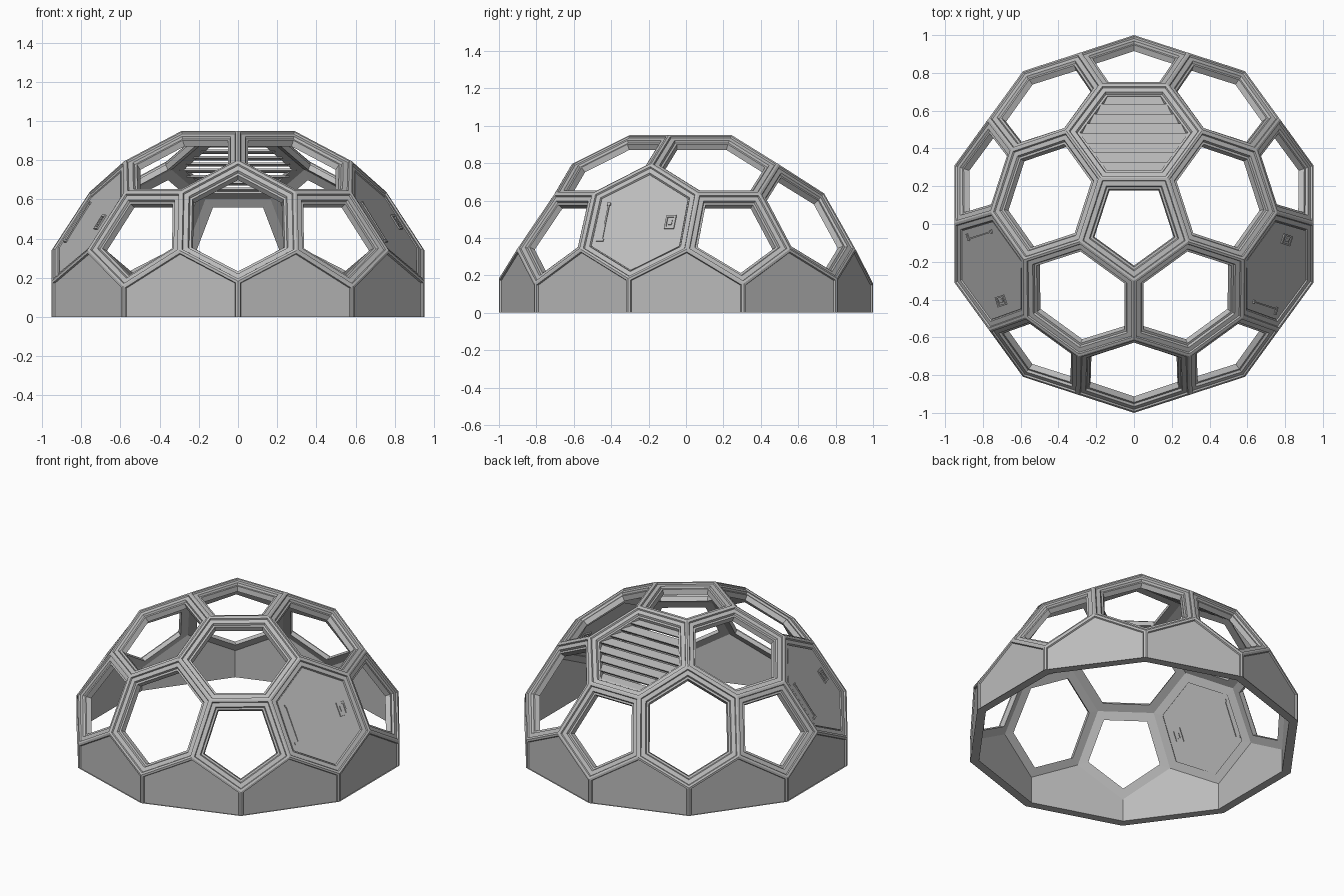
import bpy
from math import sin, cos, radians
from mathutils import Vector

cube = bpy.data.objects.get("Cube")
if cube:
    bpy.data.objects.remove(cube, do_unlink=True)

grey = bpy.data.materials.new("light_grey")
grey.use_nodes = True
grey.diffuse_color = (0.5, 0.5, 0.5, 1)
grey.node_tree.nodes["Principled BSDF"].inputs["Base Color"].default_value = (0.5, 0.5, 0.5, 1)

DEPTH = 0.055      # shell thickness


class Part:
    """Collects lofted rings and turns them into one object."""

    def __init__(self, name):
        self.name, self.verts, self.faces = name, [], []

    def loft(self, rings, caps=True):
        n, base = len(rings[0]), len(self.verts)
        for ring in rings:
            self.verts += [tuple(p) for p in ring]
        for i in range(len(rings) - 1):
            a, b = base + i * n, base + (i + 1) * n
            for j in range(n):
                k = (j + 1) % n
                self.faces.append((a + j, a + k, b + k, b + j))
        if caps:
            self.faces.append(tuple(reversed(range(base, base + n))))
            last = base + (len(rings) - 1) * n
            self.faces.append(tuple(range(last, last + n)))

    def build(self):
        mesh = bpy.data.meshes.new(self.name)
        mesh.from_pydata(self.verts, [], self.faces)
        mesh.materials.append(grey)
        obj = bpy.data.objects.new(self.name, mesh)
        bpy.context.collection.objects.link(obj)


def polar(r, z):
    return lambda az: Vector((r * cos(radians(az)), r * sin(radians(az)), z))


# Rings of dome joints, from the crown down to the ground
A, B, C = polar(0.301, 0.95), polar(0.61, 0.795), polar(0.759, 0.638)
D, E, F, G = polar(0.951, 0.34), polar(1, 0.183), polar(1, 0.157), polar(1, 0)
WC, WD = 13.34, 17.71   # half angles of the pentagon corners


def inset(poly, d, h):
    """Move every edge inward by d (ground edges stay) and sink by h."""
    n, out = len(poly), []

    def dist(p, q):
        return 0 if p.z < 0.01 and q.z < 0.01 else d
    for i, v in enumerate(poly):
        p, q = poly[i - 1], poly[(i + 1) % n]
        up, uq = (p - v).normalized(), (q - v).normalized()
        s = up.cross(uq).length
        out.append((v + (dist(v, q) * up + dist(p, v) * uq) / s) * (1 - h))
    return out


FRAME = [(0, 0), (0.013, 0), (0.015, 0.009), (0.04, 0.009), (0.043, 0.022),
         (0.055, 0.022), (0.055, DEPTH), (0, DEPTH)]
PANEL = [(0, DEPTH), (0, 0), (0.013, 0), (0.015, 0.009)]


def frame(part, poly):
    part.loft([inset(poly, d, h) for d, h in FRAME], caps=False)


def axes(poly):
    """Centre, right, up and outward directions of a tilted panel."""
    n = sum(((poly[i - 1]).cross(p) for i, p in enumerate(poly)), Vector()).normalized()
    right = Vector((0, 0, 1)).cross(n).normalized()
    return sum(poly, Vector()) / len(poly), right, n.cross(right), n


def rect(c, r, u, w, h):
    return [c + r * x * w / 2 + u * y * h / 2 for x, y in ((-1, -1), (1, -1), (1, 1), (-1, 1))]


# Crown pentagon
crown = Part("crown_frame")
frame(crown, [A(18 + 36 + 72 * k) for k in range(5)])
crown.build()

upper, pents = Part("upper_hexagon_frames"), Part("pentagon_frames")
lower, base = Part("lower_hexagon_frames"), Part("base_wall")
top_hex, side_hex = {}, {}
for k in range(5):
    a = 18 + 72 * k
    b = a + 36
    top_hex[a] = [C(a - WC), C(a + WC), B(b), A(b), A(a - 36), B(a - 36)]
    side_hex[b] = [E(b), D(b + 36 - WD), C(b + 36 - WC), B(b), C(b - 36 + WC), D(b - 36 + WD)]
    frame(upper, top_hex[a])
    frame(lower, side_hex[b])
    frame(pents, [F(a), D(a + WD), C(a + WC), C(a - WC), D(a - WD)])
    # Solid wall panels either side of each pentagon foot
    for wall in ([G(a), G(b), E(b), D(a + WD), F(a)],
                 [G(a - 36), G(a), F(a), D(a - WD), E(a - 36)]):
        base.loft([inset(wall, d, h) for d, h in PANEL])
for part in (upper, pents, lower, base):
    part.build()

# Two hatch doors with hinge strips and handles on both faces
for name, az in (("left", 342), ("right", 198)):
    poly = side_hex[az]
    door = Part(name + "_door")
    skins = [inset(poly, 0.047, h) for h in (0.046, 0.013)]
    door.loft(skins)
    door.build()
    fittings = Part(name + "_door_fittings")
    for side, skin in ((1, skins[1]), (-1, skins[0])):
        c, r, u, n = axes(skin)
        r2, n2 = r * side, n * side

        def at(x, y, lift):
            return c + r * x + u * y + n2 * lift
        # Handle: raised surround, sunken dish and a small pull
        fittings.loft([rect(at(0.17, 0, z), r2, u, w, h) for z, w, h in
                       ((-0.004, 0.055, 0.085), (0.008, 0.055, 0.085),
                        (0.008, 0.037, 0.06), (0.002, 0.037, 0.06))])
        fittings.loft([rect(at(0.17, 0, z), r2, u, 0.02, 0.035) for z in (0, 0.007)])
        # Hinge strip with end brackets
        for x, y, w, h in ((-0.195, 0, 0.008, 0.22), (-0.205, -0.115, 0.04, 0.014),
                           (-0.195, 0.115, 0.02, 0.014)):
            fittings.loft([rect(at(x, y, z), r2, u, w, h) for z in (-0.004, 0.007)])
    fittings.build()

# Louvred vent filling the rear upper hexagon
vent = Part("vent_slats")
opening = inset(top_hex[90], 0.045, 0.022)
c, r, u, n = axes(opening)
flat = [((p - c).dot(r), (p - c).dot(u)) for p in opening]
low, high = min(y for x, y in flat), max(y for x, y in flat)


def half_width(v):
    v = min(max(v, low + 1e-4), high - 1e-4)
    hits = []
    for i, (x1, y1) in enumerate(flat):
        x0, y0 = flat[i - 1]
        if (y0 - v) * (y1 - v) < 0:
            hits.append(x0 + (x1 - x0) * (v - y0) / (y1 - y0))
    return max(hits)


COUNT = 8
pitch = (high - low) / COUNT
for i in range(COUNT):
    v0 = low + i * pitch
    v1 = v0 + pitch
    # Downhill edge stands proud, uphill edge sinks under the next slat
    section = [(v0, -0.012), (v1, -0.036), (v1, -0.024), (v0, 0.0)]
    vent.loft([[c + r * s * half_width(v) + u * v + n * z for v, z in section]
               for s in (-1, 1)])
vent.build()
